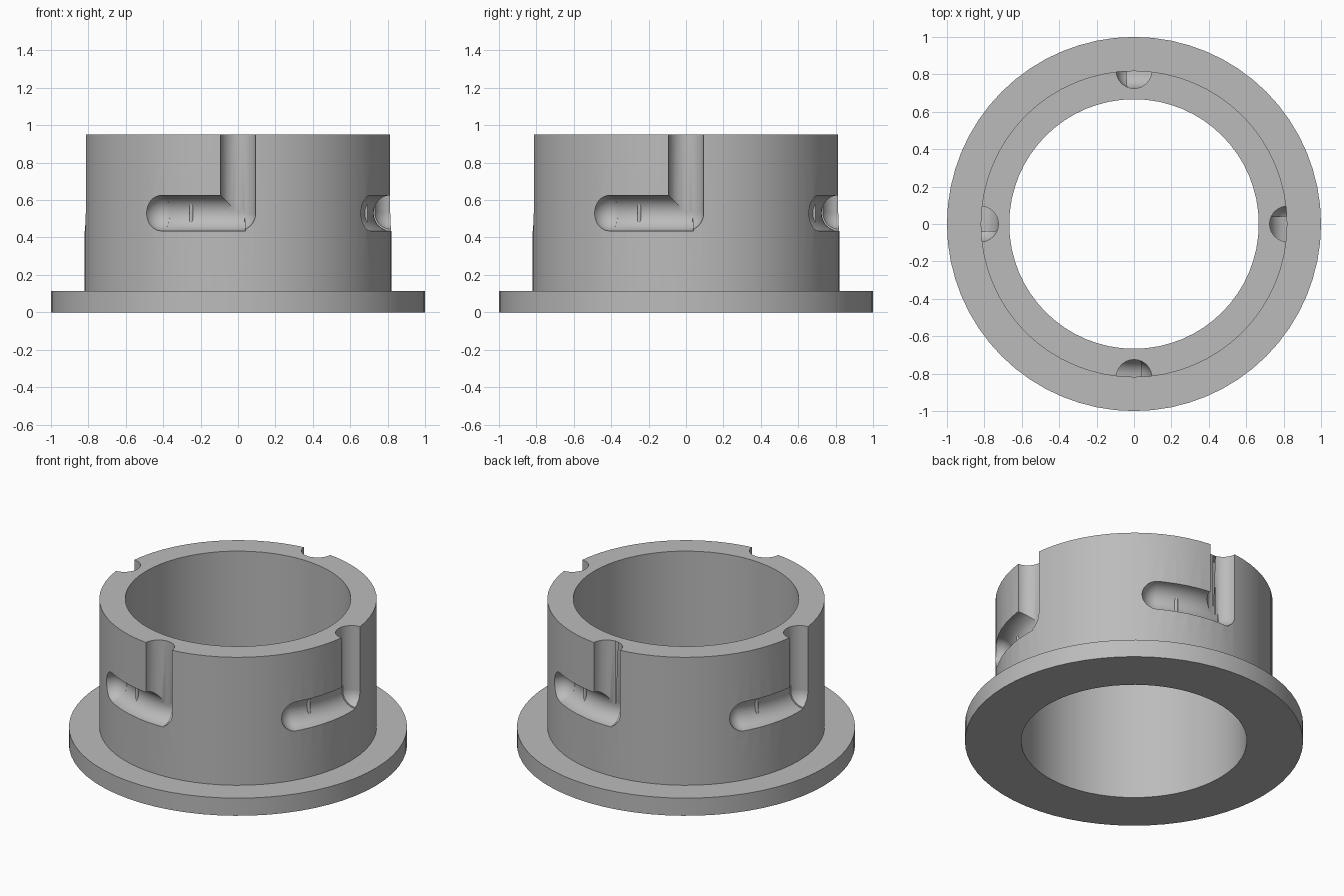
import bpy, bmesh
from math import sin, cos, pi, radians
from mathutils import Matrix, Vector

cube = bpy.data.objects.get("Cube")
if cube:
    bpy.data.objects.remove(cube, do_unlink=True)

RIM, WALL, BORE = 1.0, 0.82, 0.667
RIM_H, HEIGHT = 0.115, 0.95
SLOT_R, SLOT_Z = 0.095, 0.53
SIDES = 64

grey = bpy.data.materials.new("grey plastic")
grey.use_nodes = True
grey.diffuse_color = (0.5, 0.5, 0.5, 1)
grey.node_tree.nodes["Principled BSDF"].inputs["Base Color"].default_value = (0.5, 0.5, 0.5, 1)


def make_object(name, bm):
    bmesh.ops.recalc_face_normals(bm, faces=bm.faces)
    mesh = bpy.data.meshes.new(name)
    bm.to_mesh(mesh)
    bm.free()
    mesh.materials.append(grey)
    obj = bpy.data.objects.new(name, mesh)
    bpy.context.collection.objects.link(obj)
    return obj


def bridge(bm, a, b):
    for i in range(len(a)):
        j = (i + 1) % len(a)
        bm.faces.new((a[i], a[j], b[j], b[i]))


def on_wall(radius, angle, z):
    # Angle zero is the front; positive angles go towards +x
    return Vector((radius * sin(angle), -radius * cos(angle), z))


def combine(op, target, tool):
    mod = target.modifiers.new(tool.name, "BOOLEAN")
    mod.operation = op
    mod.solver = "EXACT"
    mod.object = tool
    bpy.context.view_layer.objects.active = target
    bpy.ops.object.modifier_apply(modifier=mod.name)
    bpy.data.objects.remove(tool, do_unlink=True)


# Flanged collar: closed profile turned round the z axis
bm = bmesh.new()
profile = [(BORE, 0), (RIM, 0), (RIM, RIM_H), (WALL, RIM_H), (WALL, HEIGHT), (BORE, HEIGHT)]
rings = [[bm.verts.new(on_wall(r, 2 * pi * i / SIDES, z)) for i in range(SIDES)]
         for r, z in profile]
for k in range(len(rings)):
    bridge(bm, rings[k], rings[(k + 1) % len(rings)])
collar = make_object("flanged_collar", bm)


def ball_cutter(angle):
    bm = bmesh.new()
    bmesh.ops.create_uvsphere(bm, u_segments=32, v_segments=16, radius=SLOT_R,
                              matrix=Matrix.Translation(on_wall(WALL, angle, SLOT_Z)))
    return make_object("slot_end_cutter", bm)


def upright(name, radius, centre, angle, low, high):
    bm = bmesh.new()
    place = Matrix.Translation(on_wall(centre, angle, (low + high) / 2))
    bmesh.ops.create_cone(bm, cap_ends=True, segments=32, radius1=radius, radius2=radius,
                          depth=high - low, matrix=place)
    return make_object(name, bm)


def arc_cutter(start, end, steps=20, sides=32):
    bm = bmesh.new()
    rings = []
    for s in range(steps + 1):
        a = start + (end - start) * s / steps
        rings.append([bm.verts.new(on_wall(WALL + SLOT_R * cos(t), a, SLOT_Z + SLOT_R * sin(t)))
                      for t in (2 * pi * i / sides for i in range(sides))])
    for a, b in zip(rings, rings[1:]):
        bridge(bm, a, b)
    bm.faces.new(rings[0])
    bm.faces.new(rings[-1])
    return make_object("arc_slot_cutter", bm)


# Four bayonet slots: upright entry, arc to the side, rounded ends, locking ridge
for quarter in range(4):
    a = quarter * pi / 2
    far = a - radians(30)
    combine("DIFFERENCE", collar, arc_cutter(far, a + radians(2.8)))
    combine("DIFFERENCE", collar, upright("entry_cutter", SLOT_R, WALL, a, SLOT_Z, HEIGHT + 0.1))
    combine("DIFFERENCE", collar, ball_cutter(a))
    combine("DIFFERENCE", collar, ball_cutter(far))
    combine("UNION", collar, upright("locking_ridge", 0.01, 0.729, a - radians(20),
                                     SLOT_Z - 0.05, SLOT_Z + 0.05))

bpy.ops.object.select_all(action="DESELECT")
collar.select_set(True)
bpy.context.view_layer.objects.active = collar
bpy.ops.object.shade_smooth_by_angle(angle=radians(30))
